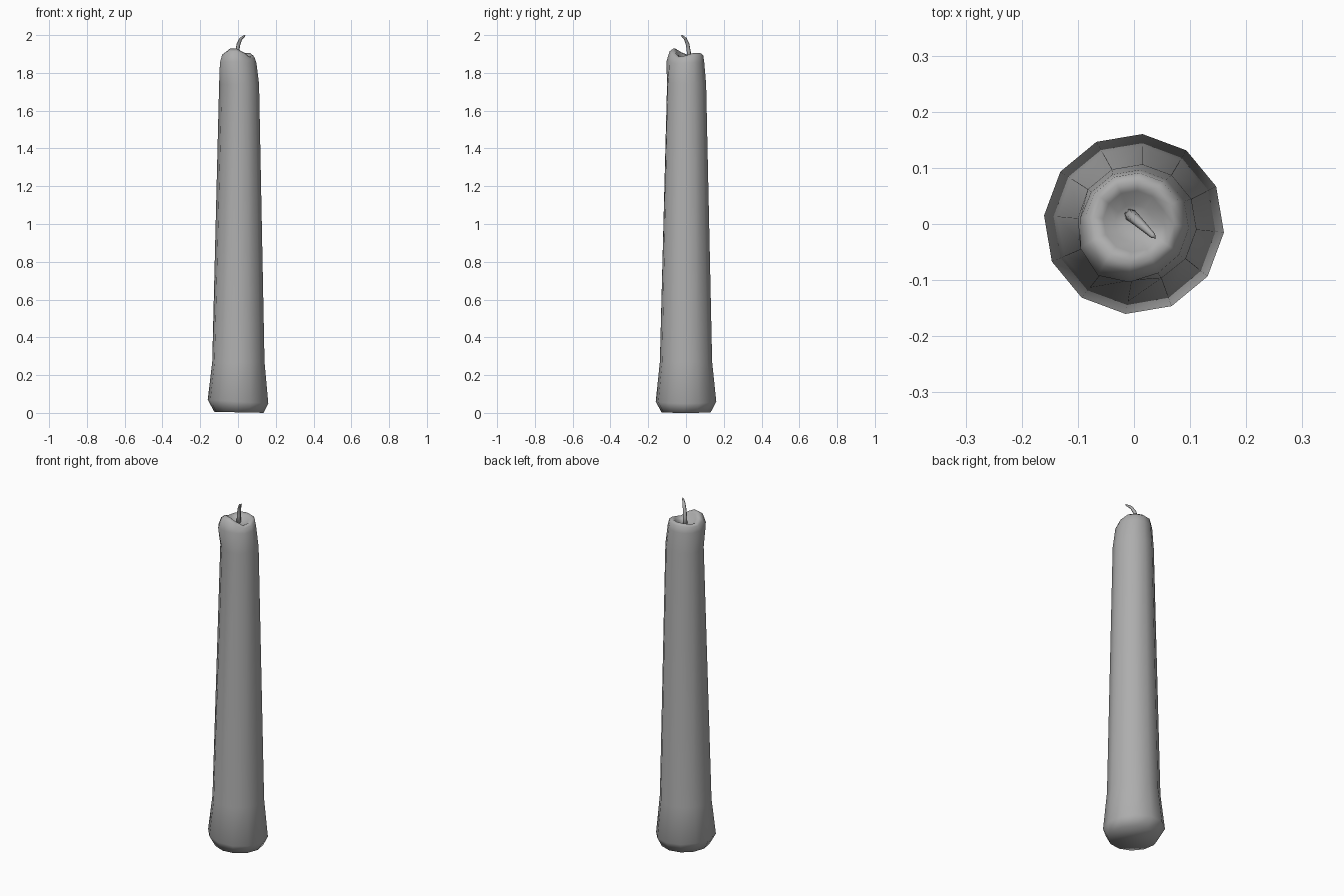
import bpy, bmesh, math
from mathutils import Vector

if "Cube" in bpy.data.objects:
    bpy.data.objects.remove(bpy.data.objects["Cube"])

SIDES = 12
ANGLES = [math.radians(-5.4 + 30 * i) for i in range(SIDES)]

# Mid-grey wax
grey = bpy.data.materials.new("grey_wax")
grey.diffuse_color = (0.42, 0.42, 0.42, 1)
grey.use_nodes = True
grey.node_tree.nodes["Principled BSDF"].inputs["Base Color"].default_value = grey.diffuse_color


def bump(a, centre, width):
    """Smooth 0..1 lobe around a direction, in degrees."""
    d = (math.degrees(a) - centre + 180) % 360 - 180
    return math.exp(-(d / width) ** 2)


def loft(name, rings, tip):
    """Skin a list of vertex rings, with a bottom cap and a closing top point."""
    bm = bmesh.new()
    vs = [[bm.verts.new(p) for p in ring] for ring in rings]
    n = len(vs[0])
    for lo, hi in zip(vs, vs[1:]):
        for i in range(n):
            j = (i + 1) % n
            bm.faces.new((lo[i], lo[j], hi[j], hi[i]))
    bm.faces.new(vs[0][::-1])
    t = bm.verts.new(tip)
    for i in range(n):
        bm.faces.new((vs[-1][i], vs[-1][(i + 1) % n], t))
    bmesh.ops.recalc_face_normals(bm, faces=bm.faces)
    mesh = bpy.data.meshes.new(name)
    bm.to_mesh(mesh)
    bm.free()
    mesh.shade_smooth()
    mesh.materials.append(grey)
    obj = bpy.data.objects.new(name, mesh)
    bpy.context.collection.objects.link(obj)
    return obj


# Wax body: tapered 12-sided column; last two columns are drip bulge and rim weight
profile = [  # radius, z, x offset, drip bulge, rim weight
    (0.131, 0.003, 0.005, 0, 0),
    (0.161, 0.06, 0.0, 0, 0),
    (0.139, 0.27, 0.002, 0, 0),
    (0.107, 1.74, 0.005, -0.012, 0),
    (0.096, 1.855, 0.002, 0.018, 0.2),
    (0.087, 1.893, 0.001, 0.010, 0.9),
    (0.072, 1.905, 0.0, 0.002, 1.0),
    (0.055, 1.893, 0.0, 0, 0.9),
    (0.034, 1.874, 0.0, 0, 0.2),
]
rings = []
for r, z, cx, drip, rim in profile:
    ring = []
    for a in ANGLES:
        rr = r + drip * bump(a, -128, 40)
        # melted rim: high at the front, low notches at the sides
        h = 0.027 * bump(a, -110, 38) - 0.022 * bump(a, -25, 28) - 0.013 * bump(a, 165, 30)
        x, y = rr * math.cos(a) + cx, rr * math.sin(a)
        tilt = -0.06 * x if z == 0.06 else -0.02 * x if z < 0.06 else 0
        ring.append((x, y + 0.005 * rim, z + h * rim + tilt))
    rings.append(ring)
loft("wax_body", rings, (-0.004, 0.012, 1.866))

# Wick: thin tapered tube bending towards the front right
path = [((-0.006, 0.016, 1.855), 0.012), ((-0.005, 0.015, 1.91), 0.011),
        ((0.002, 0.009, 1.95), 0.010), ((0.015, -0.003, 1.98), 0.008),
        ((0.034, -0.021, 1.996), 0.005)]
wick = []
for i, (p, r) in enumerate(path):
    t = Vector(path[min(i + 1, len(path) - 1)][0]) - Vector(path[max(i - 1, 0)][0])
    q = t.to_track_quat('Z', 'Y')
    wick.append([Vector(p) + q @ Vector((r * math.cos(k * math.pi / 3), r * math.sin(k * math.pi / 3), 0))
                 for k in range(6)])
loft("wick", wick, (0.039, -0.026, 1.999))
